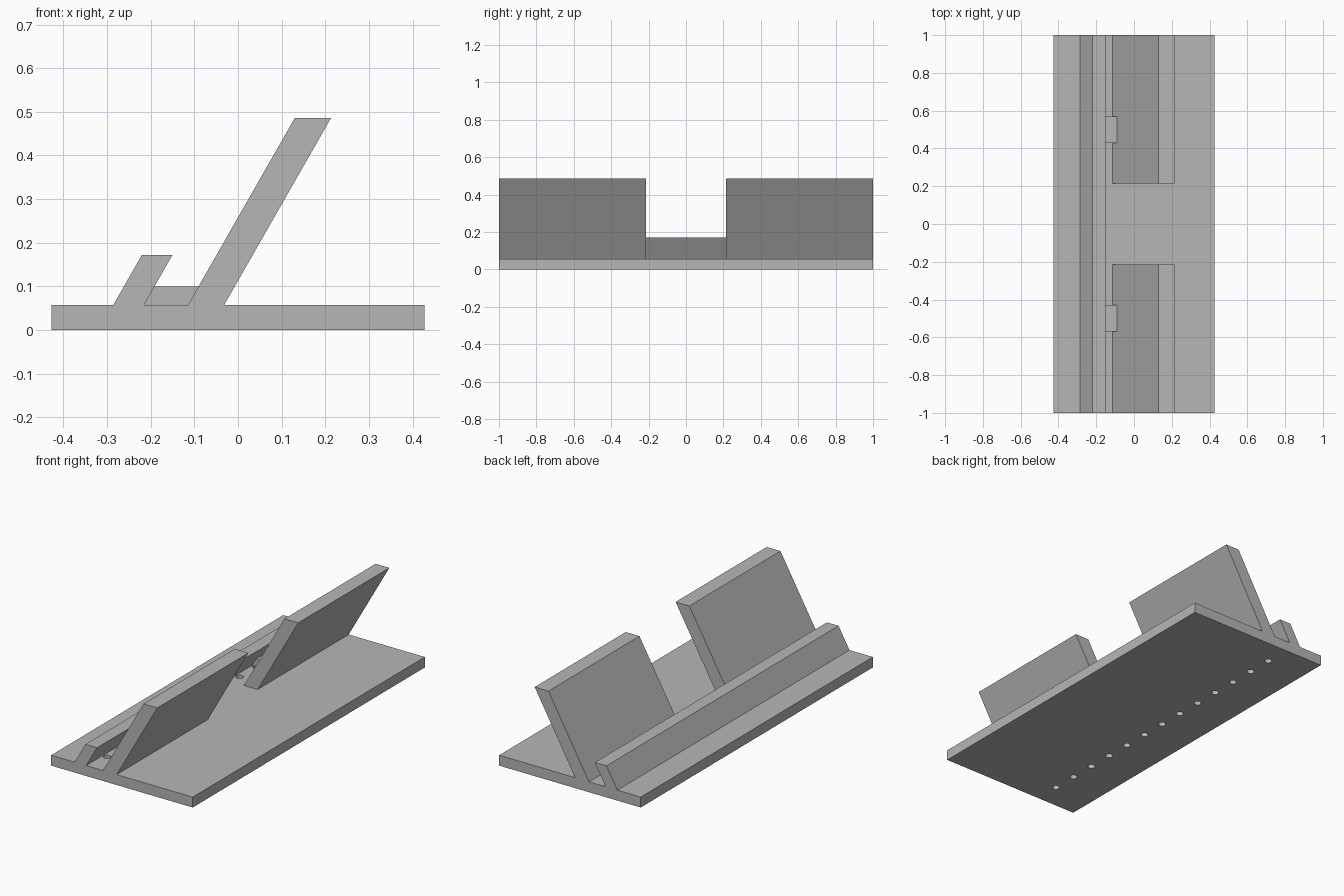
import bpy
import bmesh
from mathutils import Matrix, Vector

if "Cube" in bpy.data.objects:
    bpy.data.objects.remove(bpy.data.objects["Cube"], do_unlink=True)

HALF_W, DECK, LIP_TOP, PANEL_TOP = 0.427, 0.057, 0.172, 0.486
SLOPE = 0.5715  # sideways lean per unit of height
GAP = 0.215     # half width of the gap between the back panels

grey = bpy.data.materials.new("light grey")
grey.use_nodes = True
colour = (0.47, 0.47, 0.47, 1)
grey.diffuse_color = colour
grey.node_tree.nodes["Principled BSDF"].inputs["Base Color"].default_value = colour


def finish(name, bm):
    bmesh.ops.recalc_face_normals(bm, faces=bm.faces)
    mesh = bpy.data.meshes.new(name)
    bm.to_mesh(mesh)
    bm.free()
    mesh.materials.append(grey)
    obj = bpy.data.objects.new(name, mesh)
    bpy.context.collection.objects.link(obj)
    return obj


def extrude_profile(name, points, y0, y1):
    """Sweep an x-z outline from y0 to y1."""
    bm = bmesh.new()
    face = bm.faces.new([bm.verts.new((x, y0, z)) for x, z in points])
    swept = bmesh.ops.extrude_face_region(bm, geom=[face])["geom"]
    verts = [v for v in swept if isinstance(v, bmesh.types.BMVert)]
    bmesh.ops.translate(bm, verts=verts, vec=Vector((0, y1 - y0, 0)))
    return finish(name, bm)


def lean(x, z):
    """Point at height z on a slanted line that meets the deck at x."""
    return (x + SLOPE * (z - DECK), z)


def cut(target, cutter):
    mod = target.modifiers.new("cut", 'BOOLEAN')
    mod.operation, mod.solver, mod.object = 'DIFFERENCE', 'EXACT', cutter
    graph = bpy.context.evaluated_depsgraph_get()
    target.data = bpy.data.meshes.new_from_object(target.evaluated_get(graph))
    target.modifiers.clear()
    bpy.data.objects.remove(cutter, do_unlink=True)


# Stand: base plate, front lip and back panel in one section
LIP_OUT, LIP_IN, PANEL_IN, PANEL_OUT = -0.286, -0.216, -0.115, -0.032
stand = extrude_profile("stand_body", [
    (-HALF_W, 0), (HALF_W, 0), (HALF_W, DECK),
    (PANEL_OUT, DECK), lean(PANEL_OUT, PANEL_TOP),
    lean(PANEL_IN, PANEL_TOP), (PANEL_IN, DECK),
    (LIP_IN, DECK), lean(LIP_IN, LIP_TOP),
    lean(LIP_OUT, LIP_TOP), (LIP_OUT, DECK), (-HALF_W, DECK)], -1, 1)

# Gap that splits the back panel in two
cut(stand, extrude_profile("panel_gap_cutter", [
    (-0.13, DECK), (0.3, DECK), (0.3, 0.6), (-0.13, 0.6)], -GAP, GAP))

# Row of drain holes along the groove
bm = bmesh.new()
for i in range(-6, 7):
    bmesh.ops.create_cone(
        bm, cap_ends=True, segments=24, radius1=0.019, radius2=0.019, depth=0.08,
        matrix=Matrix.Translation((-0.19, i / 7, DECK + 0.001 - 0.04)))
cut(stand, finish("drain_hole_cutter", bm))

# Spacer blocks in the groove
for side, y in (("front", -0.5), ("back", 0.5)):
    extrude_profile(side + "_spacer_block", [
        (LIP_IN, DECK), (PANEL_IN, DECK), lean(PANEL_IN, 0.1), lean(LIP_IN, 0.1)],
        y - 0.07, y + 0.07)
